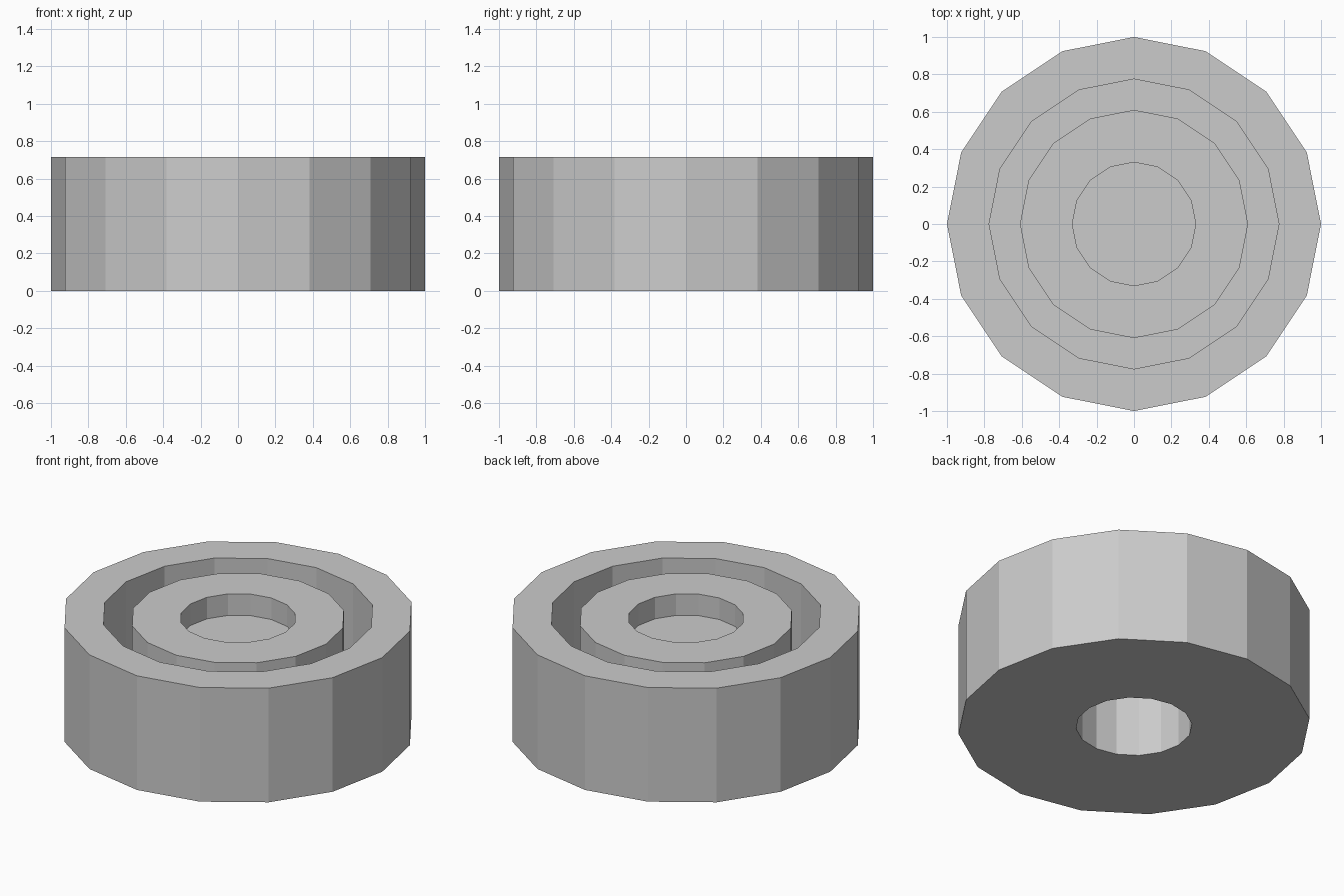
import bpy, bmesh, math

if "Cube" in bpy.data.objects:
    bpy.data.objects.remove(bpy.data.objects["Cube"])

SIDES = 16


def lathe(name, profile):
    """Revolve a (radius, z) profile; both open ends get a flat cap."""
    bm = bmesh.new()
    rings = []
    for r, z in profile:
        rings.append([bm.verts.new((r * math.cos(2 * math.pi * i / SIDES),
                                    r * math.sin(2 * math.pi * i / SIDES), z))
                      for i in range(SIDES)])
    for a, b in zip(rings, rings[1:]):
        for i in range(SIDES):
            j = (i + 1) % SIDES
            bm.faces.new((a[i], a[j], b[j], b[i]))
    bm.faces.new(rings[0])
    bm.faces.new(rings[-1])
    bmesh.ops.recalc_face_normals(bm, faces=bm.faces[:])
    mesh = bpy.data.meshes.new(name)
    bm.to_mesh(mesh)
    bm.free()
    obj = bpy.data.objects.new(name, mesh)
    bpy.context.collection.objects.link(obj)
    return obj


# One closed wheel: underside bore, outer wall, deep groove, hub, shallow recess
lathe("grooved_wheel", [
    (0.33, 0.54),   # ceiling of the bore from below
    (0.33, 0.00),
    (1.00, 0.00),   # outer wall
    (1.00, 0.715),
    (0.775, 0.715),  # ring groove
    (0.775, 0.08),
    (0.61, 0.08),
    (0.61, 0.695),  # hub top
    (0.33, 0.695),
    (0.33, 0.56),   # recess floor
])
